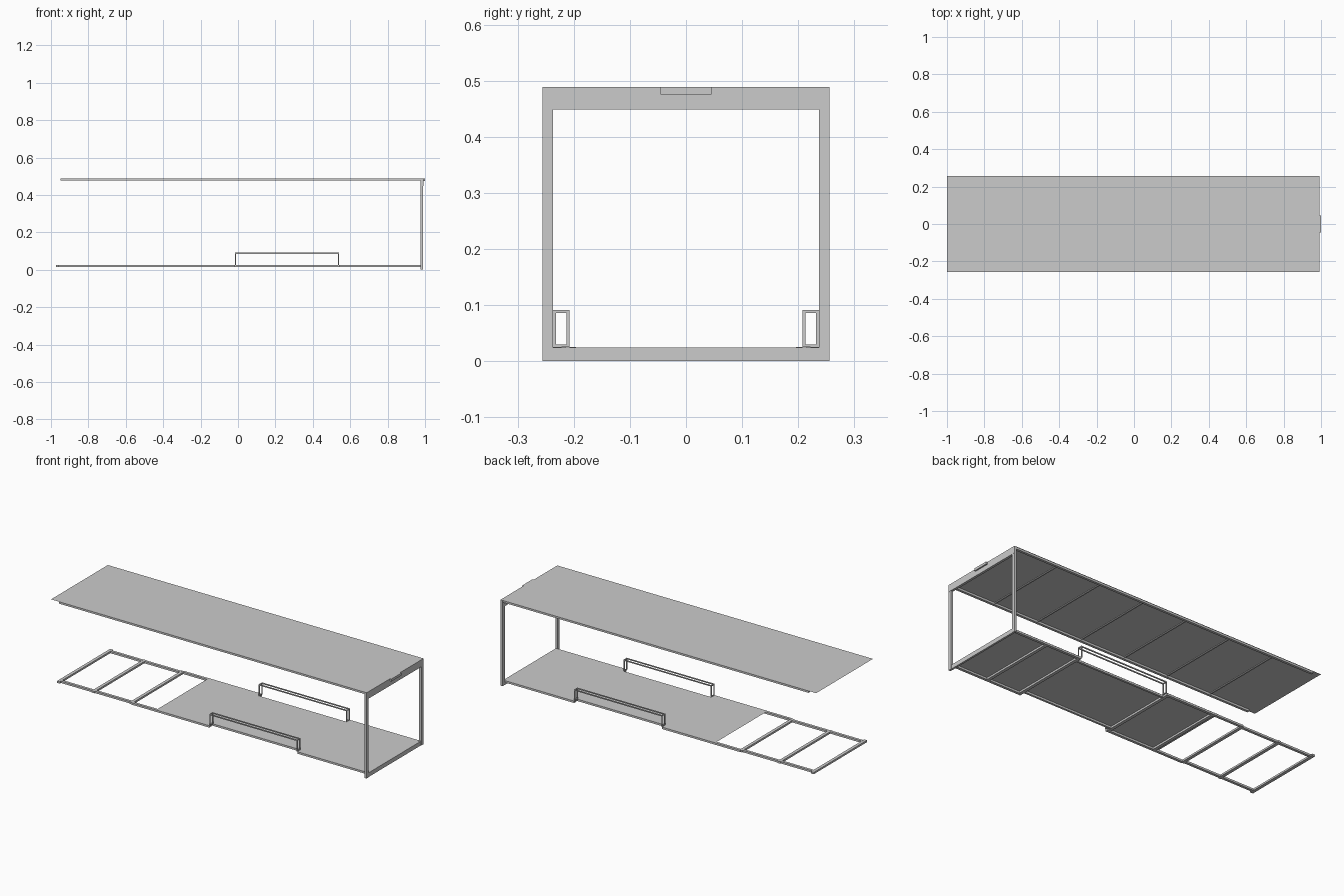
import bpy

if "Cube" in bpy.data.objects:
    bpy.data.objects.remove(bpy.data.objects["Cube"])


def box(name, x0, x1, y0, y1, z0, z1):
    """Cuboid between two corners."""
    bpy.ops.mesh.primitive_cube_add(size=1, location=((x0 + x1) / 2, (y0 + y1) / 2, (z0 + z1) / 2))
    o = bpy.context.object
    o.name = name
    o.scale = (x1 - x0, y1 - y0, z1 - z0)
    return o


def sheet(name, outline, z):
    """Flat panel of no thickness."""
    me = bpy.data.meshes.new(name)
    me.from_pydata([(x, y, z) for x, y in outline], [], [range(len(outline))])
    o = bpy.data.objects.new(name, me)
    bpy.context.collection.objects.link(o)
    return o


def pair(name, x0, x1, y0, y1, z0, z1):
    """Same bar on both sides of the body."""
    box(name + "_near", x0, x1, -y1, -y0, z0, z1)
    box(name + "_far", x0, x1, y0, y1, z0, z1)


W = 0.256            # half width of body
R = 0.237            # half width of floor
N = 0.208            # half width at wheel notches
A0, A1 = -0.015, 0.54  # wheel notch start and end

# Roof panel, edge rails and cross bows
sheet("roof_panel", [(-1, -W), (0.99, -W), (0.99, W), (-1, W)], 0.489)
pair("roof_rail", -0.95, 0.98, 0.24, 0.254, 0.477, 0.4885)
for i in range(6):
    x = -0.7 + i * 0.28
    box("roof_bow", x - 0.004, x + 0.004, -0.24, 0.24, 0.484, 0.4885)

# Rear door frame
pair("rear_post", 0.977, 0.99, R, W, 0, 0.475)
box("rear_header", 0.977, 0.991, -W, W, 0.449, 0.489)
box("rear_sill", 0.977, 0.988, -R, R, 0, 0.024)

# Marker lamp on the header
lamp = box("marker_lamp", 0.99, 0.999, -0.045, 0.045, 0.475, 0.489)
bev = lamp.modifiers.new("bevel", 'BEVEL')
bev.width = 0.003
bev.segments = 1

# Floor panel notched around the wheels
half = [(-0.35, -R), (A0, -R), (A0, -N), (A1, -N), (A1, -R), (0.98, -R)]
sheet("floor_panel", half + [(x, -y) for x, y in reversed(half)], 0.0255)

# Floor frame rails
z0, z1 = 0.014, 0.025
pair("front_rail", -0.96, -0.51, 0.215, 0.23, z0, z1)
pair("middle_rail", -0.51, A0, 0.222, R, z0, z1)
pair("notch_rail", A0, A1, N - 0.012, N, z0, z1)
pair("rear_rail", A1, 0.98, 0.222, R, z0, z1)

# Floor cross members
for x in (-0.965, -0.75, -0.51, -0.32, -0.025, 0.55, 0.76):
    h = 0.24 if x < -0.9 else R - 0.003
    box("cross_member", x - 0.009, x + 0.009, -h, h, z0, z1 - 0.0005)

# Open wheel arch frames
t = 0.005
for y in (N, R - t):
    pair("arch_top_bar", A0, A1, y, y + t, 0.085, 0.091)
    for x in (A0, A1 - t):
        pair("arch_upright", x, x + t, y, y + t, 0.025, 0.085)
for x in (A0, A1 - t):
    for z in (0.025, 0.086):
        pair("arch_end_tie", x, x + t, N + t, R - t, z, z + t)
